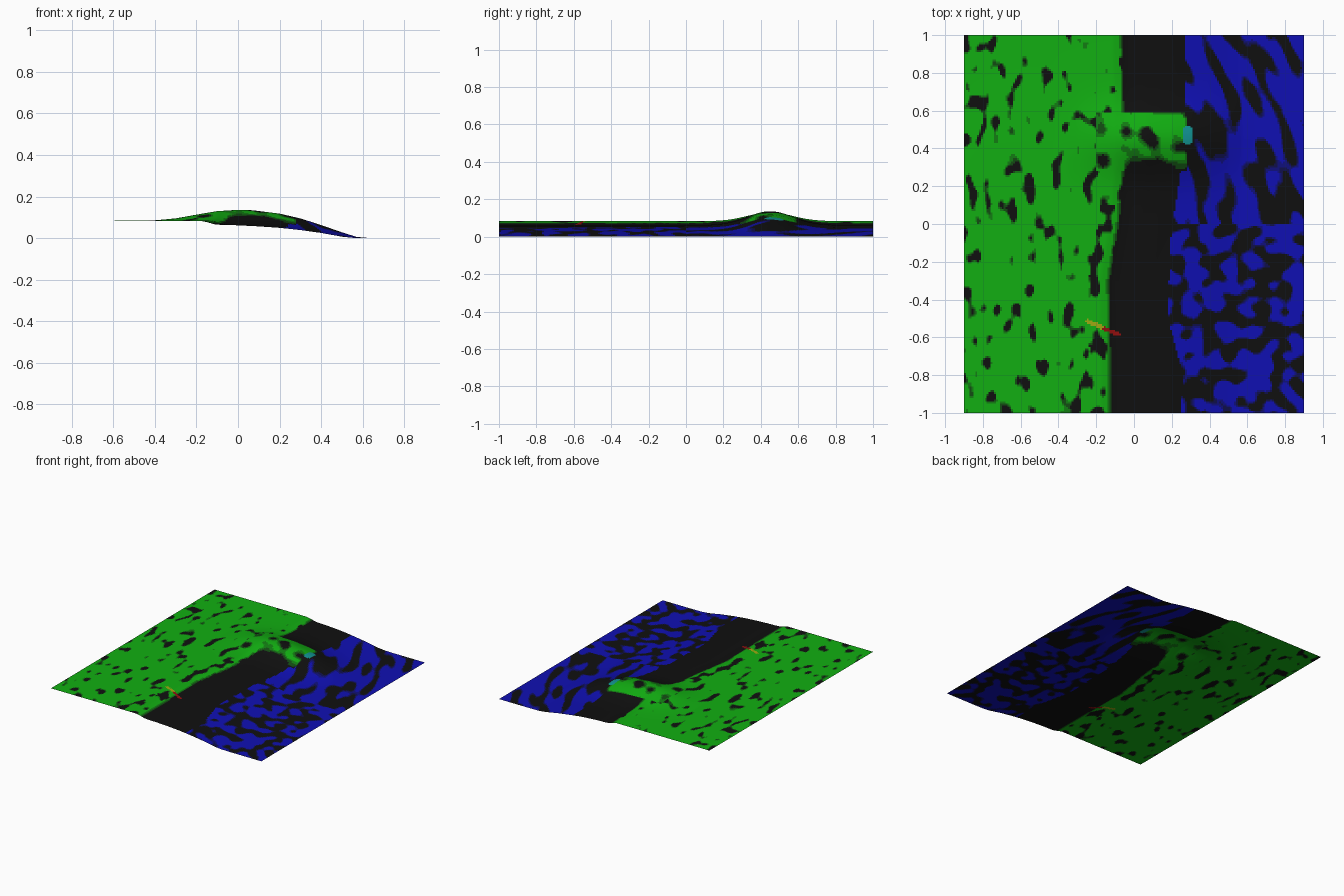
import bpy, math
from mathutils import noise, Vector

if "Cube" in bpy.data.objects:
    bpy.data.objects.remove(bpy.data.objects["Cube"])

NX, NY = 180, 200

# cross-sections along x: plain bank, and crest of the headland
BANK = [(-.9, .083), (-.17, .083), (-.14, .077), (-.10, .066), (-.06, .063), (0, .062), (.1, .057),
        (.2, .05), (.3, .039), (.4, .025), (.5, .007), (.56, .001), (.64, 0), (.9, 0)]
CREST = [(-.9, .083), (-.42, .084), (-.3, .095), (-.2, .113), (-.1, .130), (0, .136), (.07, .134),
         (.2, .118), (.3, .095), (.4, .063), (.5, .028), (.57, .006), (.64, 0), (.9, 0)]
# plan lines: (y, x) of the grass edge and of the shoreline
GRASS_EDGE = [(-1, -.12), (-.3, -.13), (0, -.08), (.3, -.05), (1, -.06)]
SHORE = [(-1, .25), (-.8, .26), (-.5, .18), (-.1, .19), (.3, .25), (.45, .32), (.6, .27), (1, .27)]


def interp(table, t):
    for (a, va), (b, vb) in zip(table, table[1:]):
        if t <= b:
            return va + (vb - va) * max(0, (t - a) / (b - a))
    return table[-1][1]


def clamp(v):
    return max(0.0, min(1.0, v))


def headland(y):
    return math.exp(-((y - .45) / .17) ** 2)


def height(x, y):
    shift = (interp(GRASS_EDGE, y) + .12) * clamp((.3 - x) / .3)
    low = interp(BANK, x - shift)
    return low + max(0, interp(CREST, x) - low) * headland(y)


def n(x, y, sx, sy, seed):
    return noise.noise(Vector((x * sx, y * sy, seed)))


def near_segment(x, y, a, b):
    p, a, b = Vector((x, y)), Vector(a), Vector(b)
    t = clamp((p - a).dot(b - a) / (b - a).length_squared)
    return (p - a.lerp(b, t)).length < .011


def surface_colour(x, y):
    """Material index: 0 black, 1-3 green, 4-6 blue, 7 yellow, 8 red, 9 teal."""
    if near_segment(x, y, (-.245, -.515), (-.175, -.545)):
        return 7
    if near_segment(x, y, (-.155, -.555), (-.08, -.585)):
        return 8
    if math.hypot((x - .285) / .03, (y - .47) / .05) < 1:
        return 9
    edge, shore = interp(GRASS_EDGE, y), interp(SHORE, y)
    on_head = -.2 < x < .28 and .28 < y < .59
    if on_head:
        ring = max(abs(x - .1) / .19, abs(y - .43) / .16)
        g = clamp(.75 + 2.6 * n(x, y, 12, 12, 3.3)) * clamp((1.08 - ring) * 5 if x > .1 else 1)
        g *= clamp((y - .27) * 12) if x > edge else 1
        return round(g * 3)
    if x < edge:
        v = n(x, y, 18, 10, 7.7)
        lip = .22 if edge - .11 < x < edge - .03 and y < .1 else 0
        g = clamp((.42 - lip - v) * 7) * clamp((edge - x) / .03 + .3)
        return round(g * 3)
    if x > shore:
        if y > 0:
            v = n(x + y * .35, y, 13, 5, 1.2)
        else:
            v = n(x, y, 11, 13, 5.1) + .06
        k = round(clamp(v * 6 + .4) * 3)
        return 3 + k if k else 0
    return 0


def make_material(name, rgb):
    m = bpy.data.materials.new(name)
    m.diffuse_color = (*rgb, 1)
    m.use_nodes = True
    m.node_tree.nodes["Principled BSDF"].inputs["Base Color"].default_value = m.diffuse_color
    return m


# ground surface
verts = []
for j in range(NY + 1):
    for i in range(NX + 1):
        x, y = -.9 + 1.8 * i / NX, -1 + 2 * j / NY
        verts.append((x, y, height(x, y)))
W = NX + 1
faces = [(j * W + i, j * W + i + 1, (j + 1) * W + i + 1, (j + 1) * W + i)
         for j in range(NY) for i in range(NX)]
mesh = bpy.data.meshes.new("river_bank")
mesh.from_pydata(verts, [], faces)
bank = bpy.data.objects.new("river_bank", mesh)
bpy.context.collection.objects.link(bank)

# colour zones
palette = [("black", (.005, .005, .005)),
           ("green_dark", (.006, .07, .006)), ("green_mid", (.006, .2, .006)), ("green", (.006, .43, .006)),
           ("blue_dark", (.005, .005, .07)), ("blue_mid", (.005, .005, .2)), ("blue", (.005, .005, .45)),
           ("yellow", (.35, .4, .006)), ("red", (.3, .005, .005)), ("teal", (.006, .3, .3))]
for name, rgb in palette:
    mesh.materials.append(make_material(name, rgb))
for p in mesh.polygons:
    p.material_index = surface_colour(p.center.x, p.center.y)
    p.use_smooth = True
